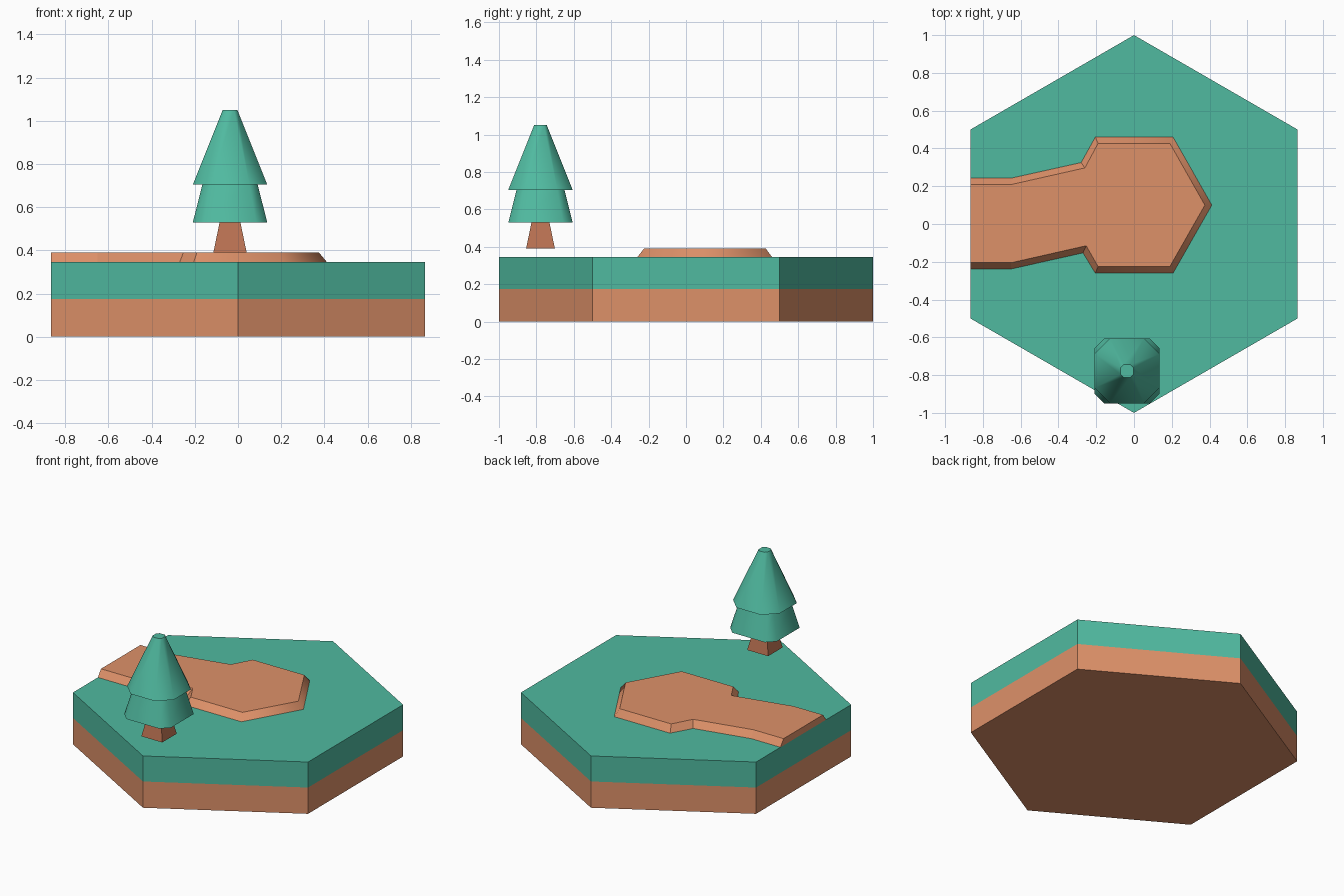
import bpy, math

if "Cube" in bpy.data.objects:
    bpy.data.objects.remove(bpy.data.objects["Cube"])


def material(name, rgb):
    m = bpy.data.materials.new(name)
    lin = [((c / 255 + 0.055) / 1.055) ** 2.4 for c in rgb]
    m.diffuse_color = (*lin, 1)
    m.use_nodes = True
    m.node_tree.nodes["Principled BSDF"].inputs["Base Color"].default_value = m.diffuse_color
    return m


GREEN = material("grass green", (80, 186, 160))
EARTH = material("light earth", (222, 145, 105))
BARK = material("bark brown", (187, 114, 82))


def loft(name, rings, mat, bottom=True, top=True, smooth=()):
    """Join closed rings of (x, y, z) points; 'smooth' lists smooth side indices."""
    n = len(rings[0])
    verts = [p for r in rings for p in r]
    faces = [(k * n + i, k * n + (i + 1) % n, (k + 1) * n + (i + 1) % n, (k + 1) * n + i)
             for k in range(len(rings) - 1) for i in range(n)]
    sides = len(faces)
    if bottom:
        faces.append(tuple(reversed(range(n))))
    if top:
        faces.append(tuple(range(len(verts) - n, len(verts))))
    mesh = bpy.data.meshes.new(name)
    mesh.from_pydata(verts, [], faces)
    mesh.materials.append(mat)
    for i in range(sides):
        mesh.polygons[i].use_smooth = i % n in smooth
    obj = bpy.data.objects.new(name, mesh)
    bpy.context.collection.objects.link(obj)
    return obj


def at(points, z):
    return [(x, y, z) for x, y in points]


# Hexagonal tile: earth layer below, grass layer above
hexagon = [(math.sin(-i * math.pi / 3), math.cos(i * math.pi / 3)) for i in range(6)]
loft("earth_layer", [at(hexagon, 0), at(hexagon, 0.175)], EARTH, top=False)
loft("grass_layer", [at(hexagon, 0.175), at(hexagon, 0.345)], GREEN, bottom=False)

# Raised dirt path leading to a hexagonal clearing, with sloped sides
base = [(-.866, .243), (-.65, .243), (-.28, .325), (-.205, .46), (.207, .46), (.412, .1),
        (.207, -.26), (-.205, -.26), (-.27, -.153), (-.65, -.238), (-.866, -.238)]
crest = [(-.866, .21), (-.645, .21), (-.26, .297), (-.19, .427), (.19, .427), (.375, .1),
         (.19, -.225), (-.19, -.225), (-.253, -.115), (-.65, -.205), (-.866, -.205)]
# listed clockwise, so reverse for outward faces
loft("dirt_path", [at(base[::-1], 0.345), at(crest[::-1], 0.39)], EARTH,
     bottom=False, smooth=(3, 4, 5, 6))

# Tree
TX, TY = -0.037, -0.778


def chamfered(h, flat, z):
    """Square of half-width h with cut corners; flat = half length of straight side."""
    pts = [(h, -flat), (h, flat), (flat, h), (-flat, h),
           (-h, flat), (-h, -flat), (-flat, -h), (flat, -h)]
    return at([(TX + x, TY + y) for x, y in pts], z)


def square(h, z):
    return at([(TX + x * h, TY + y * h) for x, y in ((1, -1), (1, 1), (-1, 1), (-1, -1))], z)


loft("tree_trunk", [square(0.077, 0.39), square(0.048, 0.53)], BARK, top=False)
loft("lower_foliage", [chamfered(0.172, 0.12, 0.53), chamfered(0.128, 0.089, 0.705)],
     GREEN, smooth=range(8))
loft("upper_foliage", [chamfered(0.172, 0.09, 0.705), chamfered(0.034, 0.018, 1.05)],
     GREEN, smooth=range(8))
